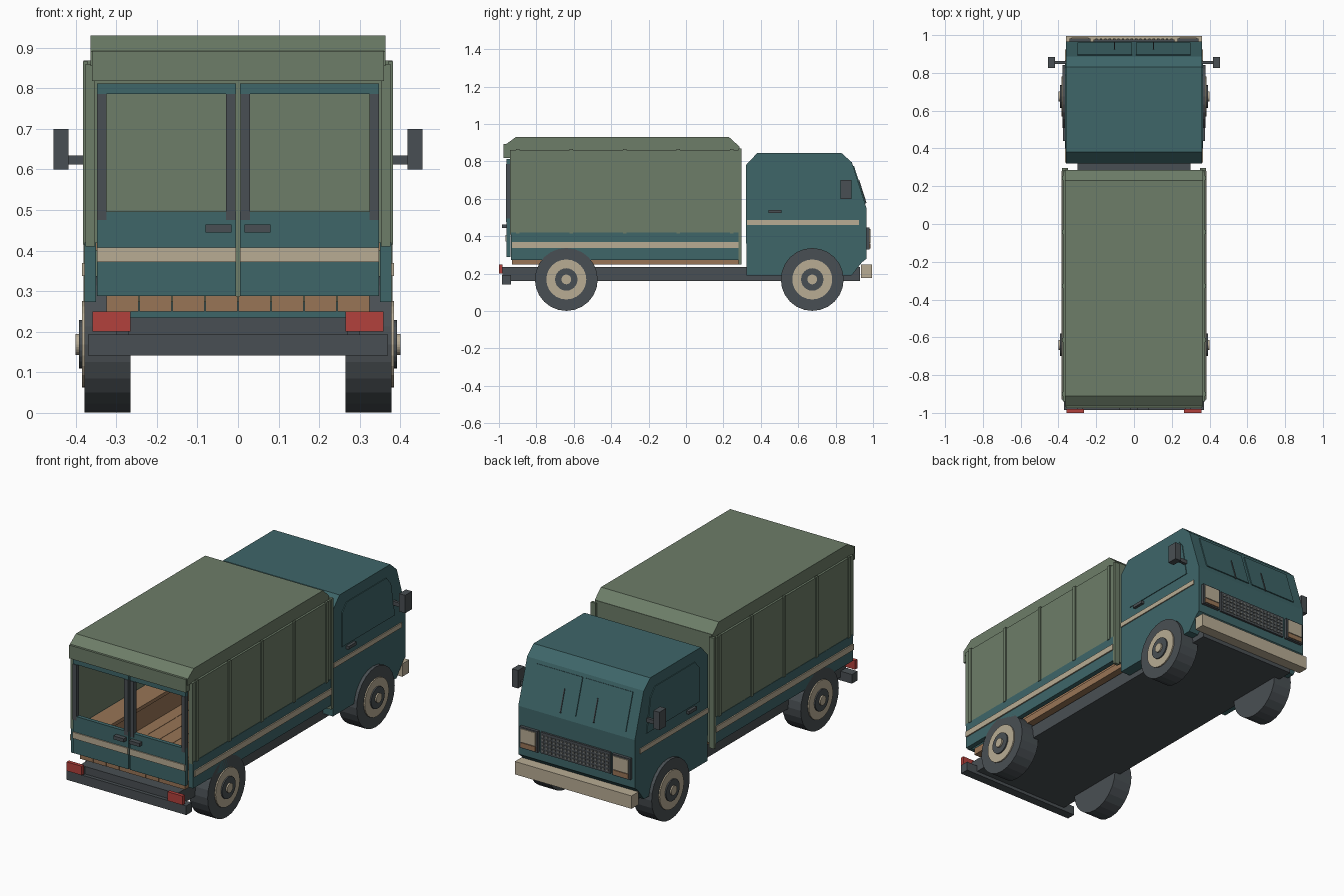
import bpy, bmesh, math
from mathutils import Vector

cube = bpy.data.objects.get("Cube")
if cube:
    bpy.data.objects.remove(cube, do_unlink=True)


def material(name, *rgb):
    lin = [((c / 255 + 0.055) / 1.055) ** 2.4 for c in rgb] + [1]
    m = bpy.data.materials.new(name)
    m.use_nodes = True
    m.diffuse_color = lin
    m.node_tree.nodes["Principled BSDF"].inputs["Base Color"].default_value = lin
    return m


teal = material("teal paint", 62, 102, 105)
green = material("canvas green", 109, 125, 104)
cream = material("cream", 184, 172, 148)
dark = material("dark grey", 73, 79, 83)
red = material("lamp red", 178, 65, 60)
wood = material("wood", 152, 117, 86)
grey = material("grille grey", 118, 120, 116)


def finish(name, bm, mat):
    bmesh.ops.recalc_face_normals(bm, faces=bm.faces)
    me = bpy.data.meshes.new(name)
    bm.to_mesh(me)
    bm.free()
    me.materials.append(mat)
    ob = bpy.data.objects.new(name, me)
    bpy.context.collection.objects.link(ob)
    return ob


def box(name, mat, x, y, z):
    """Box from (min, max) ranges."""
    bm = bmesh.new()
    bmesh.ops.create_cube(bm, size=1)
    for v in bm.verts:
        v.co = [r[0] + (c + 0.5) * (r[1] - r[0]) for c, r in zip(v.co, (x, y, z))]
    return finish(name, bm, mat)


def pair(name, mat, x, y, z):
    """Mirrored boxes on both sides."""
    box(name + "_left", mat, x, y, z)
    box(name + "_right", mat, (-x[1], -x[0]), y, z)


def extrude(name, mat, profile, x0, x1):
    """Extrude a (y, z) side profile from x0 to x1."""
    bm = bmesh.new()
    face = bm.faces.new([bm.verts.new((x0, y, z)) for y, z in profile])
    out = bmesh.ops.extrude_face_region(bm, geom=[face])
    moved = [g for g in out["geom"] if isinstance(g, bmesh.types.BMVert)]
    bmesh.ops.translate(bm, verts=moved, vec=(x1 - x0, 0, 0))
    return finish(name, bm, mat)


def disc(name, mat, radius, x0, x1, y, z):
    """Cylinder lying along x."""
    ring = [(y + radius * math.cos(a), z + radius * math.sin(a))
            for a in (math.tau * i / 24 for i in range(24))]
    return extrude(name, mat, ring, x0, x1)


# Chassis and rear bumper
box("chassis", dark, (-0.3, 0.3), (-0.965, 0.93), (0.16, 0.235))
box("rear_bumper", dark, (-0.37, 0.37), (-0.985, -0.935), (0.142, 0.193))
pair("tail_lamp", red, (0.265, 0.358), (-1, -0.98), (0.2, 0.25))
pair("tail_lamp_bracket", dark, (0.27, 0.3), (-0.981, -0.96), (0.19, 0.235))

# Wheels
for axle, y in (("rear", -0.64), ("front", 0.675)):
    for side, s in (("left", 1), ("right", -1)):
        for part, mat, r, a, b in (("tyre", dark, 0.168, 0.265, 0.378),
                                   ("rim", cream, 0.107, 0.3, 0.385),
                                   ("hub", dark, 0.06, 0.3, 0.392),
                                   ("hub_cap", cream, 0.026, 0.3, 0.4)):
            disc(f"{axle}_{part}_{side}", mat, r, s * a, s * b, y, 0.169)

# Cargo floor planks and benches
step = 0.65 / 8
for i in range(8):
    x = -0.325 + i * step
    box(f"floor_plank_{i + 1}", wood, (x + 0.001, x + step - 0.001), (-0.93, 0.28), (0.25, 0.288))
pair("bench", wood, (0.22, 0.352), (-0.9, 0.265), (0.4, 0.42))
pair("bench_front", wood, (0.23, 0.25), (-0.9, 0.265), (0.288, 0.4))

# Cargo sides: painted lower boards, canvas above, ribs
pair("side_board", teal, (0.35, 0.378), (-0.935, 0.282), (0.273, 0.42))
pair("side_stripe", cream, (0.375, 0.385), (-0.93, 0.28), (0.337, 0.37))
pair("canvas_side", green, (0.352, 0.376), (-0.94, 0.282), (0.41, 0.86))
for i in range(5):
    y = -0.9 + i * 0.286
    pair(f"canvas_rib_{i + 1}", green, (0.37, 0.382), (y - 0.01, y + 0.01), (0.415, 0.866))
box("canvas_front", green, (-0.36, 0.36), (0.265, 0.287), (0.273, 0.88))
pair("front_post", green, (0.35, 0.381), (0.28, 0.297), (0.25, 0.868))

# Canopy roof with rear lip
extrude("canopy_roof", green,
        [(-0.94, 0.855), (-0.965, 0.855), (-0.965, 0.89), (-0.91, 0.93),
         (0.23, 0.93), (0.285, 0.88), (0.285, 0.855)], -0.364, 0.364)
box("canopy_lip", green, (-0.36, 0.36), (-0.975, -0.935), (0.818, 0.892))

# Rear doors with open windows
pair("door_panel", teal, (0.005, 0.347), (-0.96, -0.938), (0.288, 0.496))
pair("door_top_rail", teal, (0.005, 0.347), (-0.96, -0.938), (0.786, 0.812))
pair("door_outer_bar", dark, (0.324, 0.347), (-0.963, -0.938), (0.475, 0.786))
pair("door_inner_bar", dark, (0.006, 0.029), (-0.963, -0.938), (0.475, 0.786))
pair("door_stripe", cream, (0.005, 0.347), (-0.966, -0.959), (0.372, 0.407))
pair("door_handle", dark, (0.016, 0.08), (-0.985, -0.959), (0.445, 0.464))

# Cab shell
extrude("cab", teal,
        [(0.323, 0.19), (0.32, 0.78), (0.382, 0.846), (0.83, 0.846), (0.887, 0.795),
         (0.965, 0.55), (0.965, 0.28), (0.94, 0.26), (0.885, 0.19)], -0.36, 0.36)
window = [(0.4, 0.55), (0.4, 0.74), (0.44, 0.785), (0.79, 0.785), (0.83, 0.74), (0.865, 0.55)]
for side, s in (("left", 1), ("right", -1)):
    extrude("cab_window_" + side, teal, window, s * 0.358, s * 0.364)
pair("cab_stripe", cream, (0.355, 0.366), (0.325, 0.925), (0.46, 0.486))
pair("cab_handle", dark, (0.355, 0.376), (0.44, 0.51), (0.523, 0.54))

# Windscreen panes and wipers laid along the sloping front
top, low = Vector((0.887, 0.795)), Vector((0.965, 0.55))
out = Vector((0.953, 0.303))


def sloped(name, mat, x0, x1, t0, t1, depth):
    a, b = top.lerp(low, t0), top.lerp(low, t1)
    extrude(name, mat, [a, b, b + out * depth, a + out * depth], x0, x1)


for side, s in (("left", 1), ("right", -1)):
    sloped("windscreen_" + side, teal, s * 0.01, s * 0.3, 0.08, 0.88, 0.005)
    sloped("wiper_" + side, dark, s * 0.1, s * 0.105, 0.4, 0.9, 0.009)

# Mirrors
pair("mirror_arm", dark, (0.355, 0.425), (0.848, 0.864), (0.612, 0.634))
pair("mirror", dark, (0.418, 0.455), (0.825, 0.885), (0.6, 0.7))

# Grille, headlamps and front bumper
box("grille", dark, (-0.215, 0.215), (0.96, 0.976), (0.328, 0.446))
for i in range(5):
    z = 0.345 + i * 0.0205
    for j in range(18):
        x = -0.198 + j * 0.0233
        box(f"grille_stud_{i}_{j}", grey, (x - 0.006, x + 0.006), (0.97, 0.981), (z - 0.005, z + 0.005))
pair("headlamp_frame", dark, (0.23, 0.342), (0.96, 0.982), (0.328, 0.446))
pair("headlamp", cream, (0.24, 0.332), (0.97, 0.987), (0.364, 0.438))
pair("indicator", wood, (0.24, 0.332), (0.97, 0.987), (0.335, 0.36))
box("front_bumper", cream, (-0.36, 0.36), (0.935, 0.995), (0.178, 0.25))
